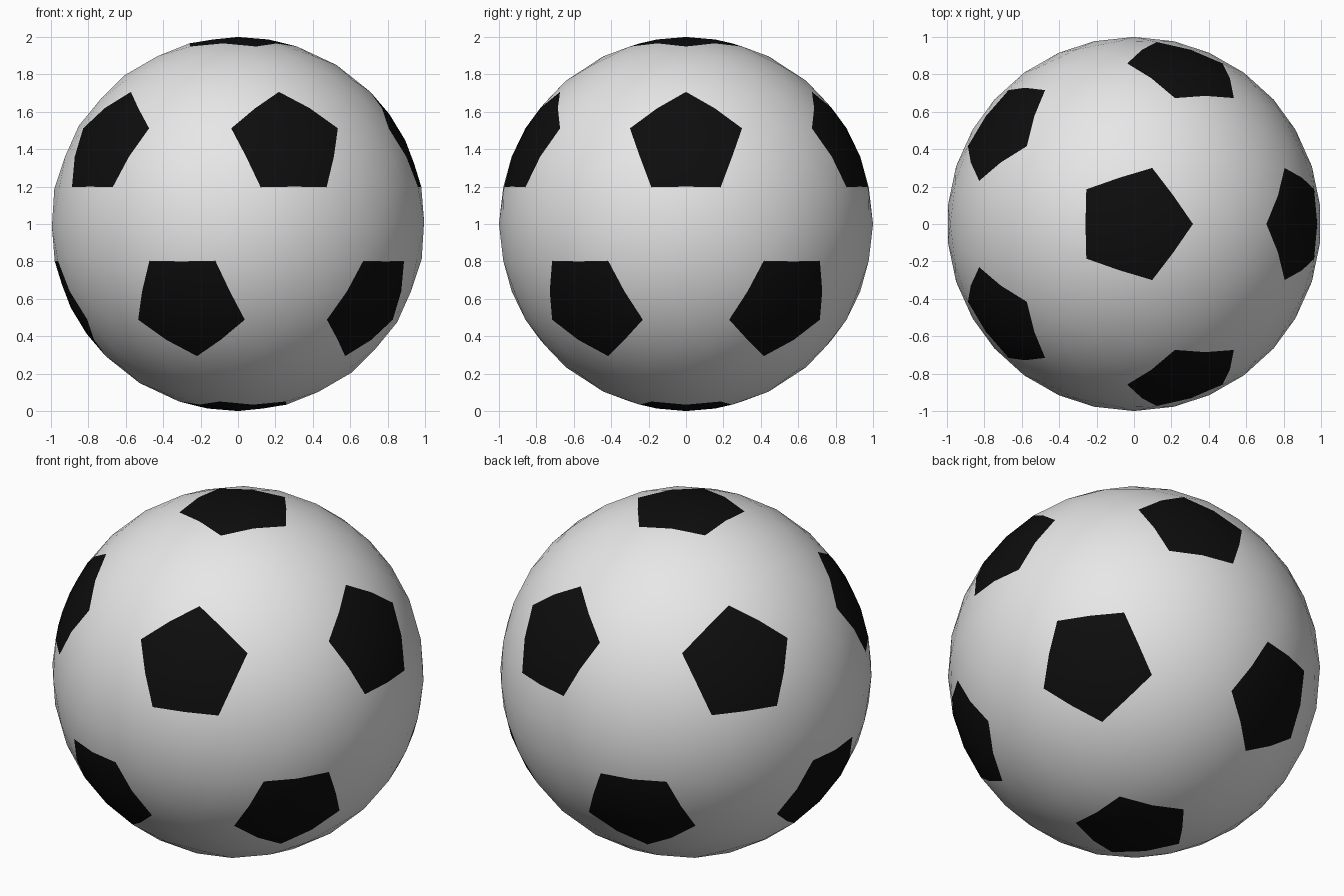
import bpy
import bmesh

cube = bpy.data.objects.get("Cube")
if cube:
    bpy.data.objects.remove(cube, do_unlink=True)


def make_material(name, colour):
    mat = bpy.data.materials.new(name)
    mat.use_nodes = True
    mat.diffuse_color = colour
    bsdf = next(n for n in mat.node_tree.nodes if n.type == 'BSDF_PRINCIPLED')
    bsdf.inputs["Base Color"].default_value = colour
    return mat


white = make_material("white_leather", (0.8, 0.8, 0.8, 1))
black = make_material("black_leather", (0.004, 0.004, 0.004, 1))

# Cut the corners off an icosahedron: 12 pentagons and 20 hexagons
bm = bmesh.new()
bmesh.ops.create_icosphere(bm, subdivisions=1, radius=1)
bmesh.ops.bevel(bm, geom=bm.verts[:], offset=30.8, offset_type='PERCENT',
                segments=1, profile=0.5, affect='VERTICES')

# Pentagon panels are black, hexagon panels white
for face in bm.faces:
    face.material_index = 1 if len(face.verts) == 5 else 0
    face.smooth = True

# Split each panel into small triangles and round them out to a ball
bmesh.ops.poke(bm, faces=bm.faces[:])
bmesh.ops.subdivide_edges(bm, edges=bm.edges[:], cuts=1, use_grid_fill=True)
for vert in bm.verts:
    vert.co.normalize()
    vert.co.z += 1
bmesh.ops.recalc_face_normals(bm, faces=bm.faces[:])

mesh = bpy.data.meshes.new("ball")
bm.to_mesh(mesh)
bm.free()
mesh.materials.append(white)
mesh.materials.append(black)
ball = bpy.data.objects.new("ball", mesh)
bpy.context.collection.objects.link(ball)
